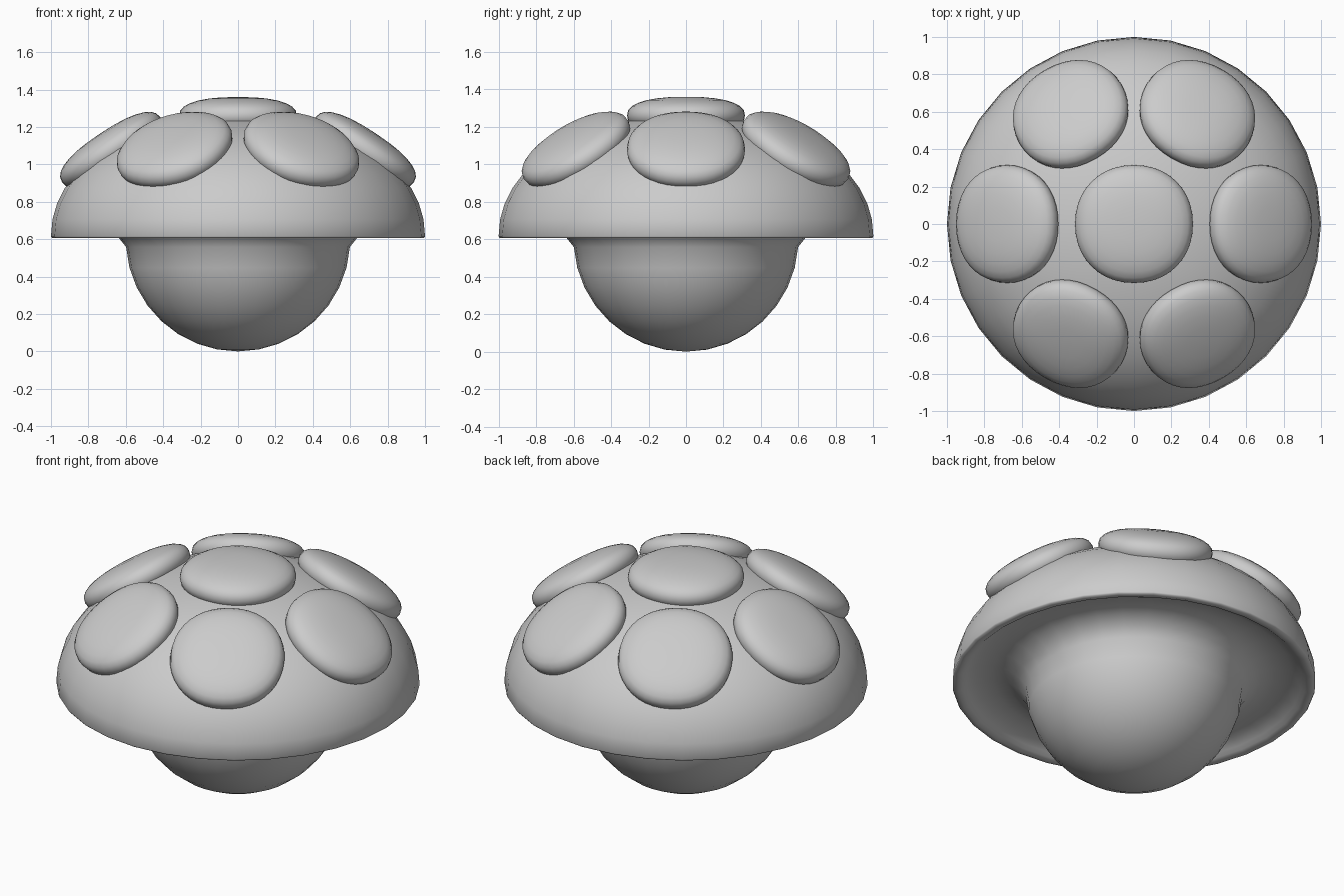
import bpy, bmesh
from math import sin, cos, pi, radians
from mathutils import Matrix

if "Cube" in bpy.data.objects:
    bpy.data.objects.remove(bpy.data.objects["Cube"])


def spow(v, e):
    return (1 if v >= 0 else -1) * abs(v) ** e


def make_object(name, bm, angle):
    bmesh.ops.remove_doubles(bm, verts=bm.verts, dist=1e-5)
    bmesh.ops.recalc_face_normals(bm, faces=bm.faces)
    me = bpy.data.meshes.new(name)
    bm.to_mesh(me)
    bm.free()
    ob = bpy.data.objects.new(name, me)
    bpy.context.collection.objects.link(ob)
    bpy.ops.object.select_all(action='DESELECT')
    ob.select_set(True)
    bpy.context.view_layer.objects.active = ob
    bpy.ops.object.shade_smooth_by_angle(angle=radians(angle))
    return ob


def lathe(profile, sides, squareness=2.0):
    """Revolve (r, z) points; squareness above 2 makes the plan slightly boxy."""
    bm = bmesh.new()
    e = 2 / squareness
    rings = []
    for r, z in profile:
        ring = []
        for k in range(sides):
            a = 2 * pi * k / sides
            ring.append(bm.verts.new((r * spow(cos(a), e), r * spow(sin(a), e), z)))
        rings.append(ring)
    for lo, hi in zip(rings, rings[1:]):
        for k in range(sides):
            n = (k + 1) % sides
            bm.faces.new((lo[k], lo[n], hi[n], hi[k]))
    bmesh.ops.dissolve_degenerate(bm, dist=1e-6, edges=bm.edges)
    return bm


# Mushroom body: round stem, shallow hollow under the rim, domed cap
SIDES = 32
stem = [(0.6 * sin(t), 0.6 - 0.6 * cos(t)) for t in (radians(i * 10.75) for i in range(9))]
under = [(0.64, 0.61), (0.70, 0.65), (0.78, 0.665), (0.87, 0.655),
         (0.925, 0.63), (0.945, 0.613), (0.97, 0.605), (0.995, 0.607)]
dome = [(cos(t) ** 0.96, 0.615 + 0.645 * sin(t) ** 0.96)
        for t in (pi / 2 * i / 12 for i in range(12))] + [(0, 1.26)]
make_object("mushroom_body", lathe(stem + under + dome, SIDES), 60)


# Raised spots: flattened rounded discs
def spot(name, matrix, thick):
    n = 14
    prof = [(0.315 * abs(cos(t)) ** 0.84, thick * spow(sin(t), 0.84))
            for t in (-pi / 2 + pi * i / n for i in range(1, n))]
    prof = [(0, -thick)] + prof + [(0, thick)]
    bm = lathe(prof, 40, 2.12)
    bm.transform(matrix)
    make_object(name, bm, 60)


spot("spot_top", Matrix.Translation((0, 0, 1.26)), 0.10)
for i in range(6):
    spot(f"spot_side_{i + 1}",
         Matrix.Rotation(i * pi / 3, 4, 'Z')
         @ Matrix.Translation((0.678, 0, 1.078))
         @ Matrix.Rotation(radians(33.5), 4, 'Y'), 0.105)
